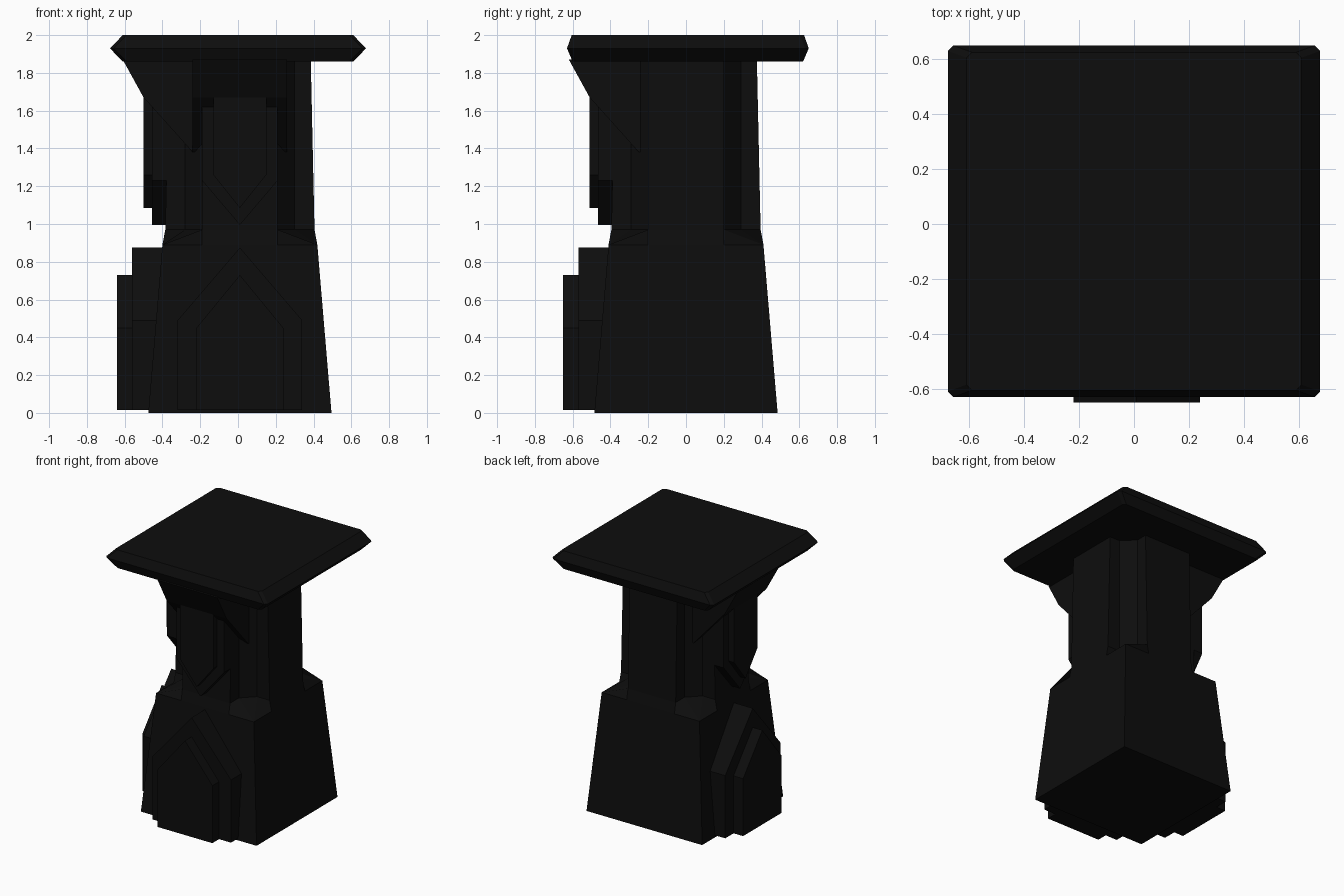
import bpy, bmesh, math
from mathutils import Matrix, Vector

cube = bpy.data.objects.get("Cube")
if cube:
    bpy.data.objects.remove(cube, do_unlink=True)

BLACK = (0.004, 0.004, 0.004, 1)
stone = bpy.data.materials.new("black_stone")
stone.use_nodes = True
stone.diffuse_color = BLACK
shader = stone.node_tree.nodes["Principled BSDF"]
shader.inputs["Base Color"].default_value = BLACK
shader.inputs["Roughness"].default_value = 0.9

PILLAR = Matrix.Translation((0.01, 0, 0))


def loft(name, rings, transform=Matrix()):
    """Skin a stack of equal-length point rings and cap both ends."""
    bm = bmesh.new()
    rows = [[bm.verts.new(p) for p in ring] for ring in rings]
    n = len(rows[0])
    for low, high in zip(rows, rows[1:]):
        for i in range(n):
            j = (i + 1) % n
            bm.faces.new((low[i], low[j], high[j], high[i]))
    bm.faces.new(rows[0][::-1])
    bm.faces.new(rows[-1])
    bmesh.ops.remove_doubles(bm, verts=bm.verts, dist=0.0005)
    bmesh.ops.recalc_face_normals(bm, faces=bm.faces)
    mesh = bpy.data.meshes.new(name)
    bm.to_mesh(mesh)
    bm.free()
    mesh.transform(transform)
    mesh.materials.append(stone)
    obj = bpy.data.objects.new(name, mesh)
    bpy.context.collection.objects.link(obj)


def four_fold(corner, z):
    """Repeat one corner's outline around the pillar."""
    return [Matrix.Rotation(math.radians(90 * k), 4, 'Z') @ Vector((x, y, z))
            for k in range(4) for x, y in corner]


def square(s, z):
    return four_fold([(s, 0.2), (s, s), (s, s), (0.2, s)], z)


def notched(s, z):
    return four_fold([(s, 0.2), (0.29, 0.2), (0.2, 0.29), (0.2, s)], z)


# Tapered base, sloping shoulders and notched shaft
loft("pillar_body", [square(0.485, 0), square(0.41, 0.89),
                     notched(0.395, 0.97), notched(0.375, 1.88)], PILLAR)


def arch_panel(name, half, end, spring, apex, front, back, side):
    """Pentagonal plate; the apex may point up or down."""
    outline = [(-half, end), (half, end), (half, spring), (0, apex), (-half, spring)]
    loft(name, [[(x, y, z) for x, z in outline] for y in (front, back)], side)


# Decorated faces: front, and the same turned onto the right side
for label, angle in (("front", 0), ("right", -90)):
    side = PILLAR @ Matrix.Rotation(math.radians(angle), 4, 'Z')
    arch_panel(label + "_base_arch", 0.33, 0.015, 0.49, 0.875, -0.57, -0.3, side)
    arch_panel(label + "_base_arch_inset", 0.23, 0.015, 0.45, 0.73, -0.65, -0.5, side)
    arch_panel(label + "_shaft_panel", 0.2, 1.87, 1.23, 0.995, -0.465, -0.3, side)
    arch_panel(label + "_shaft_panel_inset", 0.14, 1.68, 1.26, 1.085, -0.51, -0.4, side)
    # Flared bracket under the cap
    profile = [(-0.62, 1.87), (-0.51, 1.67), (-0.25, 1.38), (-0.15, 1.38), (-0.15, 1.87)]
    loft(label + "_bracket", [[(x, y, z) for y, z in profile] for x in (-0.25, 0.25)], side)


# Cap slab with a pointed rim
def slab_ring(a, b, z, c=0.02):
    return [(a, c - b, z), (a, b - c, z), (a - c, b, z), (c - a, b, z),
            (-a, b - c, z), (-a, c - b, z), (c - a, -b, z), (a - c, -b, z)]


loft("cap_slab", [slab_ring(0.61, 0.61, 1.86), slab_ring(0.678, 0.64, 1.93),
                  slab_ring(0.61, 0.615, 2)], Matrix.Translation((0, 0.01, 0)))
